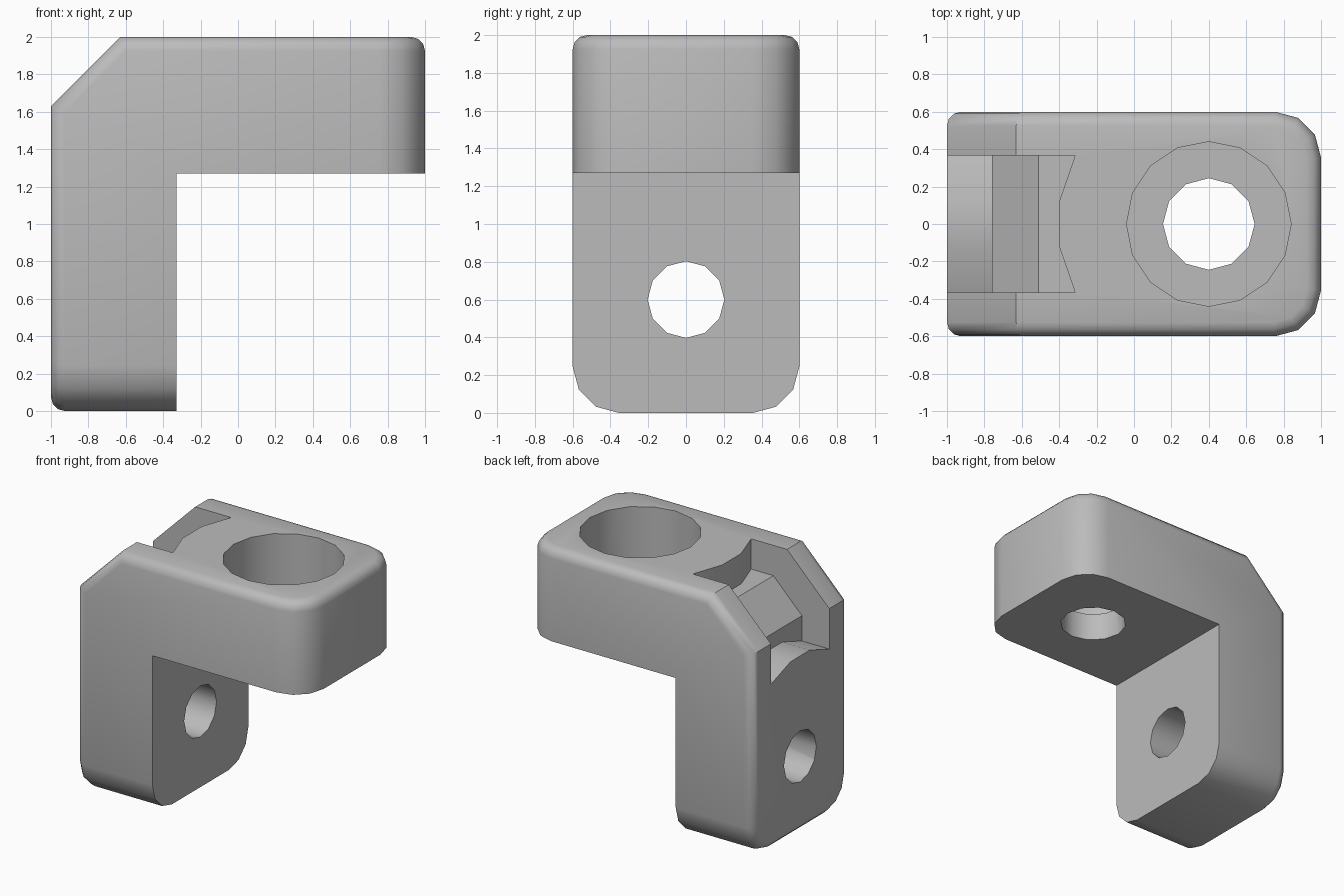
import bpy, bmesh, math
from mathutils import Vector

cube = bpy.data.objects.get("Cube")
if cube:
    bpy.data.objects.remove(cube, do_unlink=True)

grey = bpy.data.materials.new("plain grey")
grey.use_nodes = True
grey.diffuse_color = (0.5, 0.5, 0.5, 1)
grey.node_tree.nodes["Principled BSDF"].inputs["Base Color"].default_value = (0.5, 0.5, 0.5, 1)


def prism(name, points, axis, low, high):
    """Extrude a 2D outline along an axis (the other two axes in xyz order)."""
    bm = bmesh.new()

    def place(p, d):
        co = list(p)
        co.insert("xyz".index(axis), d)
        return co
    face = bm.faces.new([bm.verts.new(place(p, low)) for p in points])
    out = bmesh.ops.extrude_face_region(bm, geom=[face])
    moved = [g for g in out["geom"] if isinstance(g, bmesh.types.BMVert)]
    bmesh.ops.translate(bm, verts=moved, vec=Vector(place((0, 0), high - low)))
    bmesh.ops.recalc_face_normals(bm, faces=bm.faces)
    mesh = bpy.data.meshes.new(name)
    bm.to_mesh(mesh)
    bm.free()
    obj = bpy.data.objects.new(name, mesh)
    bpy.context.collection.objects.link(obj)
    mesh.materials.append(grey)
    return obj


def ring(cx, cy, r, sides):
    turns = [math.tau * i / sides for i in range(sides)]
    return [(cx + r * math.cos(t), cy + r * math.sin(t)) for t in turns]


def combine(target, tool, operation):
    mod = target.modifiers.new("cut", "BOOLEAN")
    mod.operation, mod.object, mod.solver = operation, tool, "EXACT"
    bpy.context.view_layer.objects.active = target
    bpy.ops.object.modifier_apply(modifier=mod.name)
    bpy.data.objects.remove(tool, do_unlink=True)


# L-shaped body with a chamfered outer corner
bracket = prism("angle_bracket", [(-1, 0), (-0.33, 0), (-0.33, 1.27), (1, 1.27),
                                  (1, 2), (-0.63, 2), (-1, 1.63)], "y", -0.6, 0.6)
bm = bmesh.new()
bm.from_mesh(bracket.data)

# Large rounded corners at the two free ends
ends = []
for e in bm.edges:
    a, b = (v.co for v in e.verts)
    upright = min(a.x, b.x) > 0.99
    foot = max(a.z, b.z) < 0.01
    if (upright or foot) and abs(a.y - b.y) < 0.01:
        ends.append(e)
bmesh.ops.bevel(bm, geom=ends, offset=0.245, segments=3, profile=0.5, affect="EDGES")

# Small rounding around the outer top, chamfer and back faces
bm.normal_update()


def is_outer(f):
    n = f.normal
    return abs(n.y) < 0.01 and (n.z > 0.6 or n.x < -0.6) and f.calc_center_median().z > 0.1


rim = [e for e in bm.edges if sum(is_outer(f) for f in e.link_faces) == 1]
bmesh.ops.bevel(bm, geom=rim, offset=0.075, segments=3, profile=0.5, affect="EDGES")
bm.to_mesh(bracket.data)
bm.free()

# Counterbored hole in the arm and plain hole in the leg
combine(bracket, prism("counterbore", ring(0.4, 0, 0.44, 16), "z", 1.49, 2.3), "DIFFERENCE")
combine(bracket, prism("arm_hole", ring(0.4, 0, 0.245, 12), "z", 1, 1.7), "DIFFERENCE")
combine(bracket, prism("leg_hole", ring(0, 0.6, 0.203, 12), "x", -1.3, 0), "DIFFERENCE")

# Corner pocket: stepped floor, with both ends curved around the holes
pocket = prism("pocket", [(-1.3, 1.1), (-0.76, 1.1), (-0.76, 1.51), (-0.51, 1.76),
                          (-0.2, 1.76), (-0.2, 2.3), (-1.3, 2.3)], "y", -0.5, 0.5)
half = 0.365
plan = [(-1.4, half), (-0.315, half), (-0.4, 0.12), (-0.4, -0.12), (-0.315, -half), (-1.4, -half)]
side = [(half, 2.4), (half, 1.31), (0.12, 1.395), (-0.12, 1.395), (-half, 1.31), (-half, 2.4)]
combine(pocket, prism("pocket_plan", plan, "z", 1, 2.5), "INTERSECT")
combine(pocket, prism("pocket_side", side, "x", -1.5, 0), "INTERSECT")
combine(bracket, pocket, "DIFFERENCE")

bpy.ops.object.select_all(action="DESELECT")
bracket.select_set(True)
bpy.context.view_layer.objects.active = bracket
bpy.ops.object.shade_smooth_by_angle(angle=math.radians(32))
